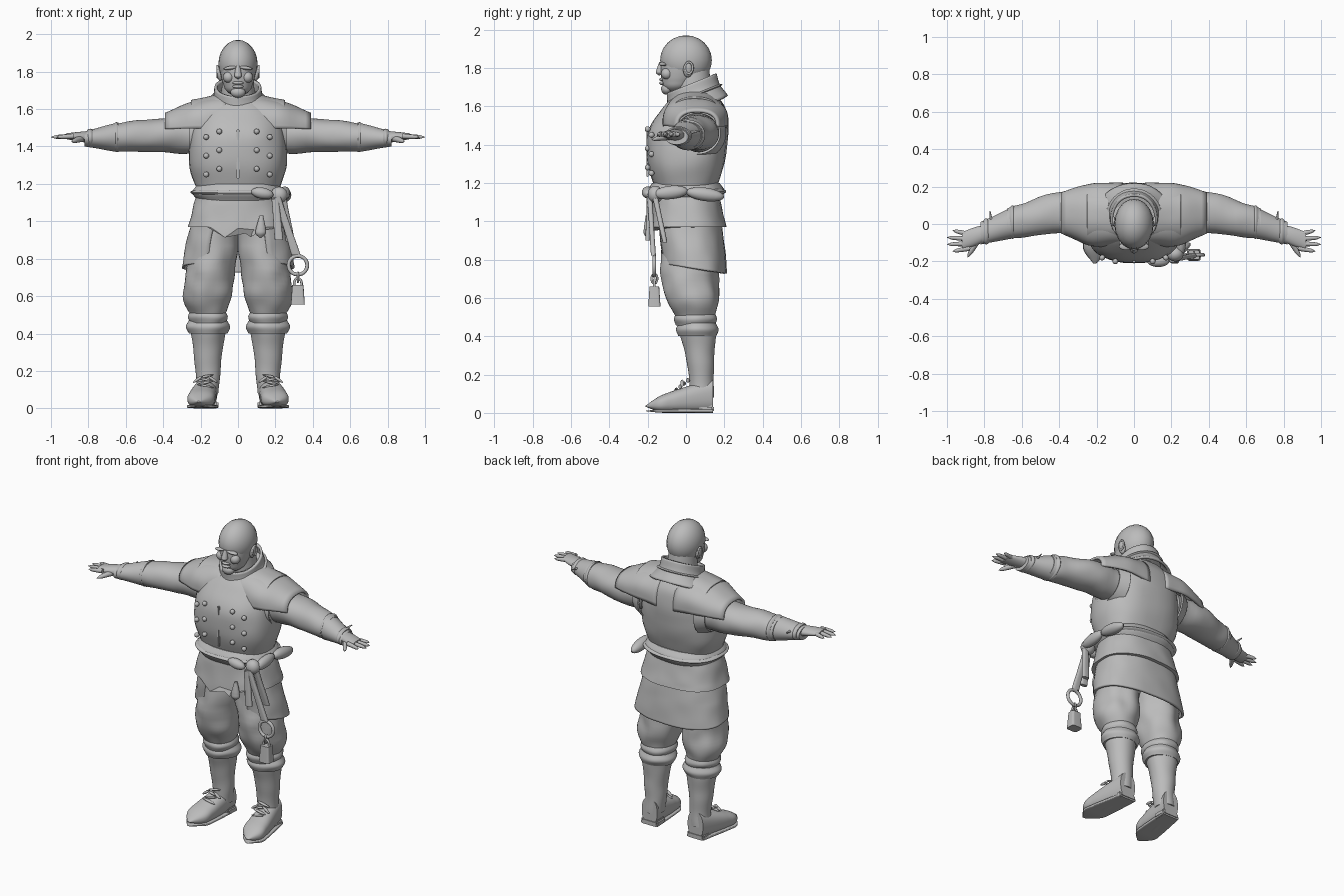
import bpy, bmesh, math
from mathutils import Vector, Matrix, noise

if "Cube" in bpy.data.objects:
    bpy.data.objects.remove(bpy.data.objects["Cube"])

GREY = (.5, .5, .5, 1)
clay = bpy.data.materials.new("plain_grey")
clay.use_nodes = True
clay.diffuse_color = GREY
clay.node_tree.nodes["Principled BSDF"].inputs["Base Color"].default_value = GREY

X, Y, Z = Vector((1, 0, 0)), Vector((0, 1, 0)), Vector((0, 0, 1))
ALONG_ARM = dict(u=Y, v=Z, mirror=True)
ALONG_FOOT = dict(u=X, v=Z, mirror=True)


def finish(name, bm, mirror=False, thick=0):
    bmesh.ops.recalc_face_normals(bm, faces=bm.faces)
    mesh = bpy.data.meshes.new(name)
    bm.to_mesh(mesh)
    bm.free()
    mesh.materials.append(clay)
    part = bpy.data.objects.new(name, mesh)
    bpy.context.collection.objects.link(part)
    bpy.context.view_layer.objects.active = part
    part.select_set(True)
    bpy.ops.object.shade_smooth_by_angle(angle=math.radians(45))
    part.select_set(False)
    if thick:
        part.modifiers.new("thickness", 'SOLIDIFY').thickness = thick
    if mirror:
        part.modifiers.new("other_side", 'MIRROR')


def spline(stations, steps=6):
    """Smooth Catmull-Rom run through all stations."""
    points = [Vector(station) for station in stations]
    points = [points[0] * 2 - points[1], *points, points[-1] * 2 - points[-2]]
    for a, b, c, d in zip(points, points[1:], points[2:], points[3:]):
        for step in range(steps):
            t = step / steps
            slope_in, slope_out = (c - a) / 2, (d - b) / 2
            bend = (c - b) * 3 - slope_in * 2 - slope_out
            twist = slope_in + slope_out - (c - b) * 2
            yield b + slope_in * t + bend * t * t + twist * t * t * t
    yield points[-2]


def loft(name, stations, u=X, v=Y, arc=None, power=2, fold=0, warp=None, cap=True, segs=40, **look):
    """Skin of rings; each station is x, y, z, half size on u, half size on v."""
    bm = bmesh.new()
    low, high = arc or (0, 360)
    rings = []
    for station in spline(stations):
        centre, ring = Vector(station[:3]), []
        for i in range(segs + 1 if arc else segs):
            angle = math.radians(low + (high - low) * i / segs)
            c, s = math.cos(angle), math.sin(angle)
            offset = (u * math.copysign(abs(c) ** (2 / power), c) * station[3]
                      + v * math.copysign(abs(s) ** (2 / power), s) * station[4])
            spot = centre + offset * (1 + fold * noise.noise((centre + offset) * 10))
            ring.append(bm.verts.new(warp(spot) if warp else spot))
        rings.append(ring)
    for ring, following in zip(rings, rings[1:]):
        for i in range(segs):
            j = (i + 1) % len(ring)
            bm.faces.new((ring[i], ring[j], following[j], following[i]))
    if cap and not arc:
        bm.faces.new(rings[0])
        bm.faces.new(rings[-1])
    finish(name, bm, **look)


def taper(name, start, end, near, far, bulge=0, round_tip=False, **look):
    """Straight loft between two points and two half sizes, optionally swollen or round ended."""
    stations = []
    for i in range(6):
        t = i / 5
        size = Vector(near).lerp(Vector(far), t) * (1 + bulge * math.sin(math.pi * t))
        if round_tip:
            size *= max(.1, math.sqrt(1 - t ** 6))
        stations.append((*Vector(start).lerp(Vector(end), t), *size))
    loft(name, stations, **look)


def band(name, at, size, half, u=X, v=Y, **look):
    """Rounded band around a part."""
    side, size = u.cross(v) * half, Vector(size)
    loft(name, [(*(Vector(at) + side * k), *(size * (1 - abs(k) / 8))) for k in (-1, 0, 1)], u=u, v=v, **look)


def blob(name, at, size, turn=0, axis='Y', **look):
    bm = bmesh.new()
    place = Matrix.Translation(at) @ Matrix.Rotation(math.radians(turn), 4, axis) @ Matrix.Diagonal((*size, 1))
    bmesh.ops.create_uvsphere(bm, u_segments=20, v_segments=12, radius=1, matrix=place)
    finish(name, bm, **look)


def box(name, at, size, **look):
    bm = bmesh.new()
    bmesh.ops.create_cube(bm, size=1, matrix=Matrix.Translation(at) @ Matrix.Diagonal((*size, 1)))
    bmesh.ops.bevel(bm, geom=bm.edges[:], offset=min(size) / 4, segments=2, affect='EDGES')
    finish(name, bm, **look)


def hoop(name, at, wide, high, wire, side=X, **look):
    """Upright oval ring of round wire."""
    bm, count, around = bmesh.new(), 28, 10
    rings = []
    for i in range(count):
        turn = math.tau * i / count
        reach = side * math.cos(turn) * wide + Z * math.sin(turn) * high
        out, across = reach.normalized() * wire, side.cross(Z) * wire
        angles = [math.tau * k / around for k in range(around)]
        rings.append([bm.verts.new(Vector(at) + reach + out * math.cos(a) + across * math.sin(a)) for a in angles])
    for i, ring in enumerate(rings):
        following = rings[(i + 1) % count]
        for k in range(around):
            j = (k + 1) % around
            bm.faces.new((ring[k], ring[j], following[j], following[k]))
    finish(name, bm, **look)


# Head and face
blob("skull", (0, 0, 1.84), (.105, .135, .13))
taper("jaw", (0, 0, 1.84), (0, -.06, 1.66), (.1, .13), (.06, .06), bulge=.06, round_tip=True)
taper("neck", (0, .05, 1.55), (0, .03, 1.8), (.1, .1), (.08, .09))
taper("nose", (0, -.13, 1.83), (0, -.14, 1.76), (.01, .01), (.025, .025), round_tip=True)
blob("brows", (.04, -.12, 1.82), (.04, .02, .01), 8, mirror=True)
blob("cheeks", (.05, -.1, 1.77), (.03, .03, .03), mirror=True)
for name, z in ("upper_lip", 1.74), ("lower_lip", 1.72):
    blob(name, (0, -.12, z), (.03, .02, .01))
blob("chin", (0, -.1, 1.69), (.04, .03, .03))
blob("ears", (.1, .01, 1.79), (.015, .025, .04), 10, mirror=True)
hoop("ear_rims", (.11, .015, 1.8), .02, .03, .006, side=Y, mirror=True)


# Collar, higher at the back
def lean(spot):
    return spot + Z * .4 * (spot.y - .03)


loft("collar", [(0, .05, 1.58, .2, .17), (0, .04, 1.65, .14, .14), (0, .03, 1.72, .125, .13)],
     warp=lean, cap=False, thick=.015, fold=.03)
band("collar_seam", (0, .04, 1.65), (.15, .15), .01, warp=lean)

# Torso armour
loft("breastplate", [(0, 0, 1.17, .22, .16), (0, 0, 1.3, .26, .2), (0, .01, 1.46, .25, .21),
                     (0, .04, 1.58, .21, .17), (0, .05, 1.66, .13, .11)], power=2.5, fold=.02)
taper("armhole_rims", (.2, .06, 1.46), (.26, .06, 1.46), (.15, .14), (.12, .11),
      cap=False, thick=.01, **ALONG_ARM)
box("front_seam", (0, -.2, 1.36), (.015, .01, .26))
for row in range(3):
    z = 1.25 + row / 10
    blob(f"outer_studs_{row}", (.17, -.18, z), (.015, .015, .015), mirror=True)
    blob(f"inner_studs_{row}", (.1, -.2, z + .03), (.015, .015, .015), mirror=True)

# Shoulder mantle in two layers
loft("mantle", [(.06, .05, 1.5, .17, .18), (.22, .05, 1.51, .17, .14), (.39, .06, 1.5, .11, .08)],
     arc=(-4, 184), power=2.3, fold=.04, thick=.015, **ALONG_ARM)
taper("mantle_upper_layer", (.07, .05, 1.53), (.25, .05, 1.53), (.15, .16), (.14, .12),
      arc=(8, 172), power=2.3, fold=.03, thick=.01, **ALONG_ARM)

# Arms with bracers
loft("sleeves", [(.2, .07, 1.46, .1, .1), (.4, .06, 1.46, .11, .09), (.6, .02, 1.45, .09, .08),
                 (.68, 0, 1.45, .08, .07)], fold=.1, **ALONG_ARM)
taper("bracers", (.64, .01, 1.45), (.82, -.05, 1.44), (.085, .08), (.06, .04), fold=.04, **ALONG_ARM)
band("elbow_straps", (.65, .01, 1.45), (.09, .08), .015, **ALONG_ARM)
band("wrist_straps", (.79, -.04, 1.445), (.07, .05), .015, **ALONG_ARM)
taper("bracer_laces", (.76, 0, 1.46), (.77, .07, 1.47), (.01, .01), (.003, .003), **ALONG_FOOT)

# Hands
taper("palms", (.8, -.05, 1.45), (.92, -.09, 1.455), (.045, .03), (.045, .015), bulge=.1, **ALONG_ARM)
for i, name in enumerate(["little", "ring", "middle", "index"]):
    tip = 1 - .03 * (i % 3 == 0)
    taper(name + "_fingers", (.88, -.055 - i / 40, 1.455), (tip, -.035 - i / 27, 1.45),
          (.014, .014), (.01, .01), round_tip=True, segs=12, **ALONG_ARM)
taper("thumbs", (.83, -.08, 1.445), (.89, -.18, 1.425), (.02, .02), (.012, .01),
      round_tip=True, segs=12, **ALONG_FOOT)

# Belt and layered coat below it
band("belt", (0, 0, 1.155), (.245, .2), .045, power=2.4, fold=.03)
band("belt_cord", (0, 0, 1.155), (.255, .21), .02, power=2.4)


def pointed_flaps(spot):
    front = max(0, -spot.y) * max(0, 1.09 - spot.z)
    return spot - Z * front * 2.5 * max(0, 1 - abs(abs(spot.x) - .07) / .08)


taper("coat_waist", (0, 0, 1.15), (0, .01, .97), (.22, .17), (.27, .2),
      power=2.4, warp=pointed_flaps, fold=.03, segs=64)


def lower_at_back(spot):
    return spot - Z * .7 * (spot.y + .13) * max(0, 1 - spot.z)


taper("coat_skirt", (0, .01, 1.02), (0, .04, .78), (.24, .17), (.3, .175), bulge=.02,
      arc=(-62, 242), power=2.4, warp=lower_at_back, fold=.03, thick=.015)

# Trousers gathered at the knee
loft("trousers", [(.11, .02, 1, .12, .14), (.14, .02, .75, .13, .15), (.16, .03, .6, .13, .14),
                  (.16, .05, .49, .09, .1)], fold=.12, mirror=True)
band("knee_folds", (.16, .05, .49), (.105, .115), .035, fold=.1, mirror=True)

# Boots
loft("boot_shafts", [(.16, .06, .45, .1, .1), (.16, .07, .33, .08, .08), (.16, .08, .2, .066, .065),
                     (.165, .08, .08, .06, .065)], fold=.06, mirror=True)
band("boot_cuffs", (.16, .06, .435), (.115, .11), .035, fold=.08, mirror=True)
HEEL, TOE = Vector((.165, .14, .01)), Vector((.21, -.21, .01))
taper("boot_feet", HEEL + Z * .08, TOE + Z * .025, (.055, .085), (.08, .035),
      bulge=.06, round_tip=True, power=2.4, **ALONG_FOOT)
taper("boot_soles", HEEL, TOE, (.06, .01), (.085, .01), round_tip=True, power=5, **ALONG_FOOT)
box("boot_heels", (.165, .1, .02), (.12, .09, .04), mirror=True)
for row in range(4):
    blob(f"lace_rows_{row}", (.175, .01 - row / 50, .17 - row / 60), (.045, .01, .007),
         12 * (-1) ** row, mirror=True)
for name, side in ("inner", -1), ("outer", 1):
    blob(name + "_lace_bows", (.175 + side * .04, -.02, .155), (.03, .01, .008), 35 * side, mirror=True)

# Sash knot, bow and hanging ends on the left hip
blob("sash_knot", (.22, -.16, 1.14), (.045, .04, .045))
blob("sash_bow_front", (.25, -.08, 1.15), (.03, .09, .035), 6, 'X')
blob("sash_bow_back", (.25, .1, 1.14), (.035, .1, .035), -8, 'X')
blob("belt_twist", (.13, -.2, 1.15), (.06, .03, .03), 10)
for name, start, end in [("long", (.21, -.19, 1.13), (.31, -.17, .82)),
                         ("short", (.24, -.16, 1.12), (.28, -.11, .89)),
                         ("inner", (.2, -.19, 1.12), (.22, -.2, .9))]:
    taper(f"sash_{name}_end", start, end, (.02, .015), (.023, .012), power=3, fold=.15)

# Pouch
taper("pouch", (.125, -.2, 1.03), (.12, -.2, .91), (.01, .01), (.035, .025), bulge=.1, round_tip=True)

# Key ring, link and padlock
hoop("key_ring", (.32, -.165, .765), .05, .05, .01)
hoop("chain_link", (.32, -.165, .7), .015, .025, .006, side=Y)
hoop("padlock_shackle", (.32, -.165, .665), .02, .03, .007)
taper("padlock_body", (.32, -.165, .66), (.32, -.165, .555), (.03, .025), (.037, .032), power=6)
